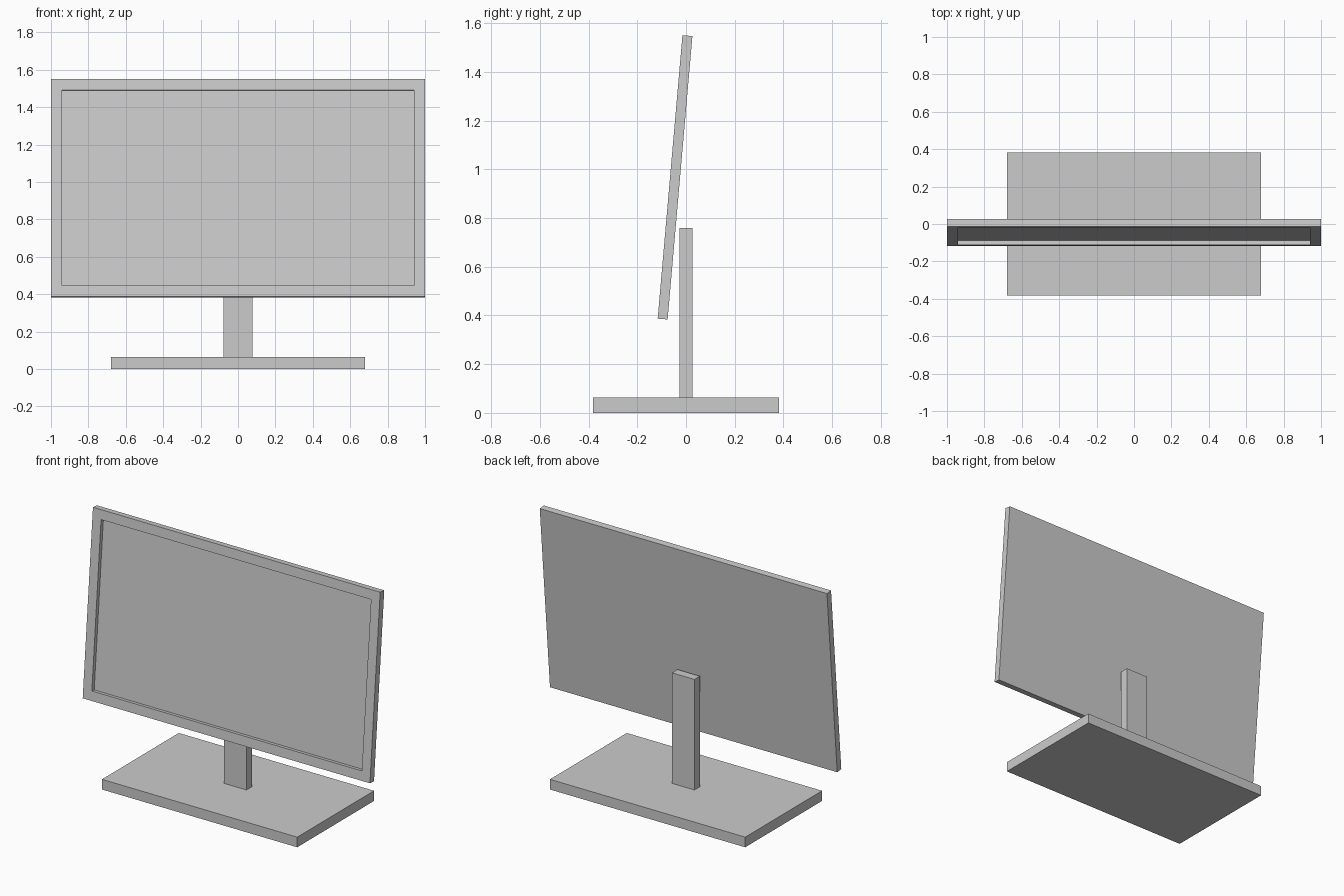
import bpy, bmesh, math
from mathutils import Vector

if "Cube" in bpy.data.objects:
    bpy.data.objects.remove(bpy.data.objects["Cube"])


def box(name, size, loc, tilt=0.0, bezel=0.0, recess=0.0):
    """Box part; a bezel > 0 insets the -y face and sinks it by recess."""
    bm = bmesh.new()
    bmesh.ops.create_cube(bm, size=1.0)
    bmesh.ops.scale(bm, vec=Vector(size), verts=bm.verts)
    bm.normal_update()
    if bezel:
        front = min(bm.faces, key=lambda f: f.calc_center_median().y)
        bmesh.ops.inset_region(bm, faces=[front], thickness=bezel, use_even_offset=True)
        out = bmesh.ops.extrude_discrete_faces(bm, faces=[front])
        bmesh.ops.translate(bm, vec=(0, recess, 0), verts=out["faces"][0].verts)
    bmesh.ops.recalc_face_normals(bm, faces=bm.faces)
    mesh = bpy.data.meshes.new(name)
    bm.to_mesh(mesh)
    bm.free()
    obj = bpy.data.objects.new(name, mesh)
    obj.location = loc
    obj.rotation_euler.x = tilt
    bpy.context.collection.objects.link(obj)
    return obj


# Flat foot on the desk
box("base", (1.36, 0.764, 0.064), (0, 0, 0.032))

# Upright post behind the screen
box("stand_post", (0.156, 0.054, 0.698), (0, 0, 0.411))

# Display panel leaning back, with a recessed screen
box("screen_panel", (2.0, 0.041, 1.168), (0, -0.045, 0.967),
    tilt=math.radians(-5), bezel=0.06, recess=0.024)
